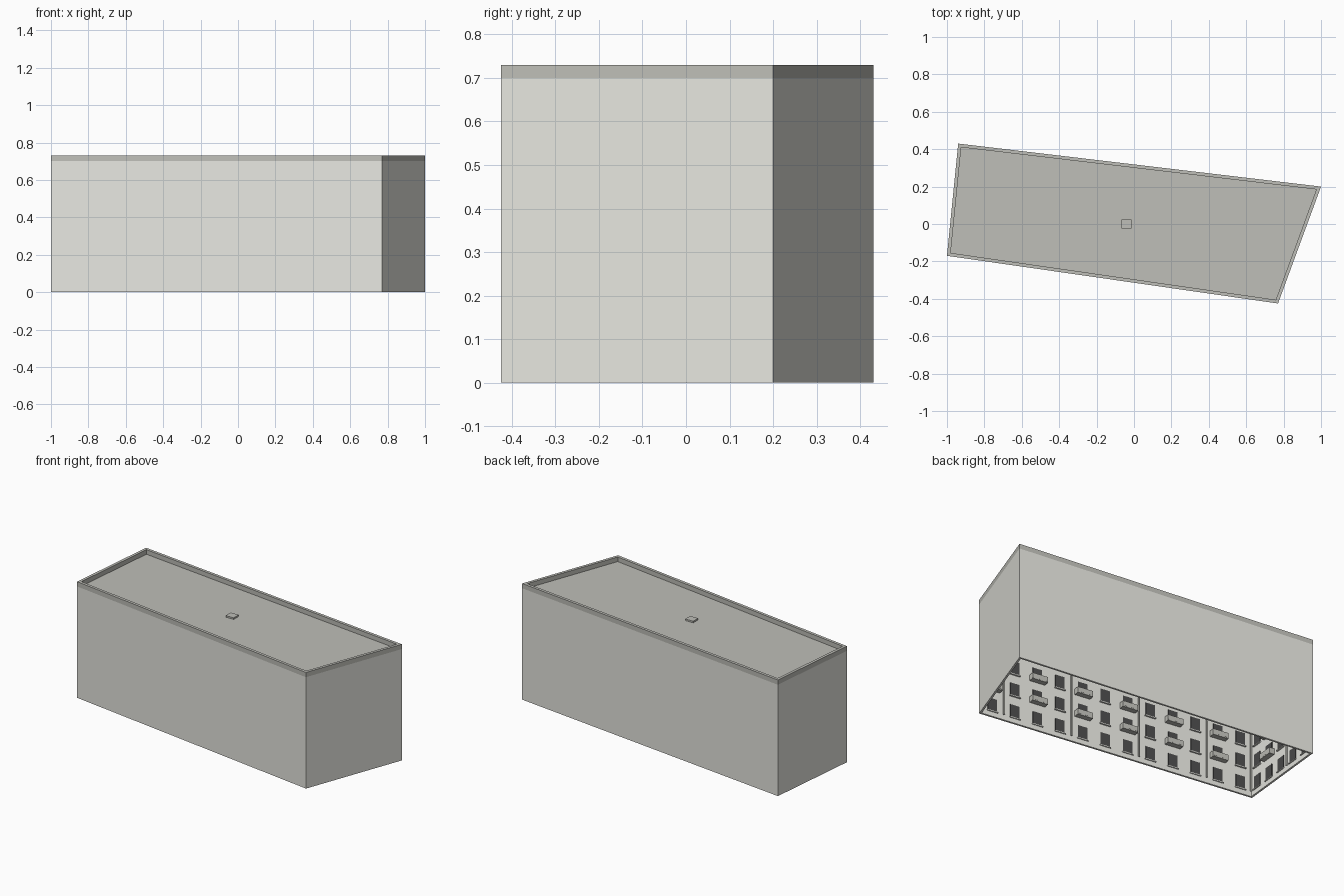
import bpy, bmesh
from mathutils import Vector, Matrix
from mathutils.geometry import intersect_line_line_2d, intersect_line_line

if "Cube" in bpy.data.objects:
    bpy.data.objects.remove(bpy.data.objects["Cube"])

HEIGHT, ROOF_Z = 0.73, 0.70
# footprint, counter-clockwise: front left, front right, back right, back left
FOOT = [Vector((-1.0, -0.17)), Vector((0.77, -0.425)), Vector((1.0, 0.20)), Vector((-0.94, 0.43))]


def material(name, c):
    m = bpy.data.materials.new(name)
    m.diffuse_color = (*c, 1)
    m.use_nodes = True
    m.node_tree.nodes["Principled BSDF"].inputs["Base Color"].default_value = m.diffuse_color
    return m


STONE = material("stone", (0.80, 0.80, 0.75))
SLATE = material("slate", (0.52, 0.52, 0.48))
GLASS = material("dark_glass", (0.07, 0.07, 0.07))


def finish(name, bm, mat):
    bmesh.ops.recalc_face_normals(bm, faces=bm.faces)
    me = bpy.data.meshes.new(name)
    bm.to_mesh(me)
    bm.free()
    me.materials.append(mat)
    ob = bpy.data.objects.new(name, me)
    bpy.context.collection.objects.link(ob)
    return ob


def inset(poly, d):
    """Move every edge of the footprint inwards by d."""
    out, n = [], len(poly)
    for i in range(n):
        e0 = (poly[i] - poly[i - 1]).normalized()
        e1 = (poly[(i + 1) % n] - poly[i]).normalized()
        n0, n1 = Vector((-e0.y, e0.x)), Vector((-e1.y, e1.x))
        out.append(poly[i] + (n0 + n1) * d / (1 + n0.dot(n1)))
    return out


def ring(name, outer, inner, z0, z1, mat):
    """Closed wall ring between two footprints."""
    bm = bmesh.new()
    loops = [[bm.verts.new((p.x, p.y, z)) for p in poly]
             for poly, z in ((outer, z0), (outer, z1), (inner, z1), (inner, z0))]
    for k in range(4):
        a, b = loops[k], loops[(k + 1) % 4]
        for i in range(4):
            j = (i + 1) % 4
            bm.faces.new((a[i], a[j], b[j], b[i]))
    return finish(name, bm, mat)


def slab(name, poly, z0, z1, mat):
    bm = bmesh.new()
    f = bm.faces.new([bm.verts.new((p.x, p.y, z0)) for p in poly])
    r = bmesh.ops.extrude_face_region(bm, geom=[f])
    bmesh.ops.translate(bm, vec=(0, 0, z1 - z0),
                        verts=[v for v in r["geom"] if isinstance(v, bmesh.types.BMVert)])
    return finish(name, bm, mat)


def box(bm, frame, centre, size):
    m = frame @ Matrix.Translation(centre) @ Matrix.Diagonal((*size, 1))
    bmesh.ops.create_cube(bm, size=1, matrix=m)


# shell, parapet, roof and inner plinth
WALL = inset(FOOT, 0.008)
ring("walls", FOOT, WALL, 0, ROOF_Z, STONE)
ring("parapet", FOOT, inset(FOOT, 0.018), ROOF_Z, HEIGHT, SLATE)
slab("roof", inset(FOOT, 0.004), ROOF_Z - 0.006, ROOF_Z + 0.001, SLATE)
ring("plinth", inset(FOOT, 0.004), inset(FOOT, 0.012), 0, 0.03, STONE)

# roof hatch
bm = bmesh.new()
box(bm, Matrix.Translation((-0.04, 0, ROOF_Z)), (0, 0, 0.005), (0.055, 0.05, 0.012))
finish("roof_hatch", bm, SLATE)

# facade details on the inner side of each wall
glass, sills, balconies, pipes = (bmesh.new() for _ in range(4))
FLOOR = 0.14
for w, columns in enumerate((12, 5, 13, 5)):
    p, q = WALL[w], WALL[(w + 1) % 4]
    along = (q - p).normalized()
    # local frame: x along the wall, y into the building, z up
    frame = Matrix(((along.x, -along.y, 0, p.x), (along.y, along.x, 0, p.y),
                    (0, 0, 1, 0), (0, 0, 0, 1)))
    length = (q - p).length
    step = length / columns
    for c in range(columns):
        x = (c + 0.5) * step
        for f in range(5):
            z = f * FLOOR + 0.075
            box(glass, frame, (x, 0.001, z), (0.06, 0.006, 0.08))
            if f and c % 2:
                # balcony: floor, front panel and two sides
                b = z - 0.045
                box(balconies, frame, (x, 0.016, b), (0.10, 0.034, 0.007))
                box(balconies, frame, (x, 0.032, b + 0.018), (0.10, 0.003, 0.03))
                for s in (-1, 1):
                    box(balconies, frame, (x + s * 0.0485, 0.016, b + 0.018), (0.003, 0.034, 0.03))
            else:
                box(sills, frame, (x, 0.004, z - 0.043), (0.07, 0.012, 0.006))
        # drain pipes between the window columns
        if c % 3 == 1:
            box(pipes, frame, (x + step / 2, 0.004, 0.365), (0.008, 0.01, 0.66))
finish("windows", glass, GLASS)
finish("window_sills", sills, STONE)
finish("balconies", balconies, SLATE)
finish("drain_pipes", pipes, SLATE)
